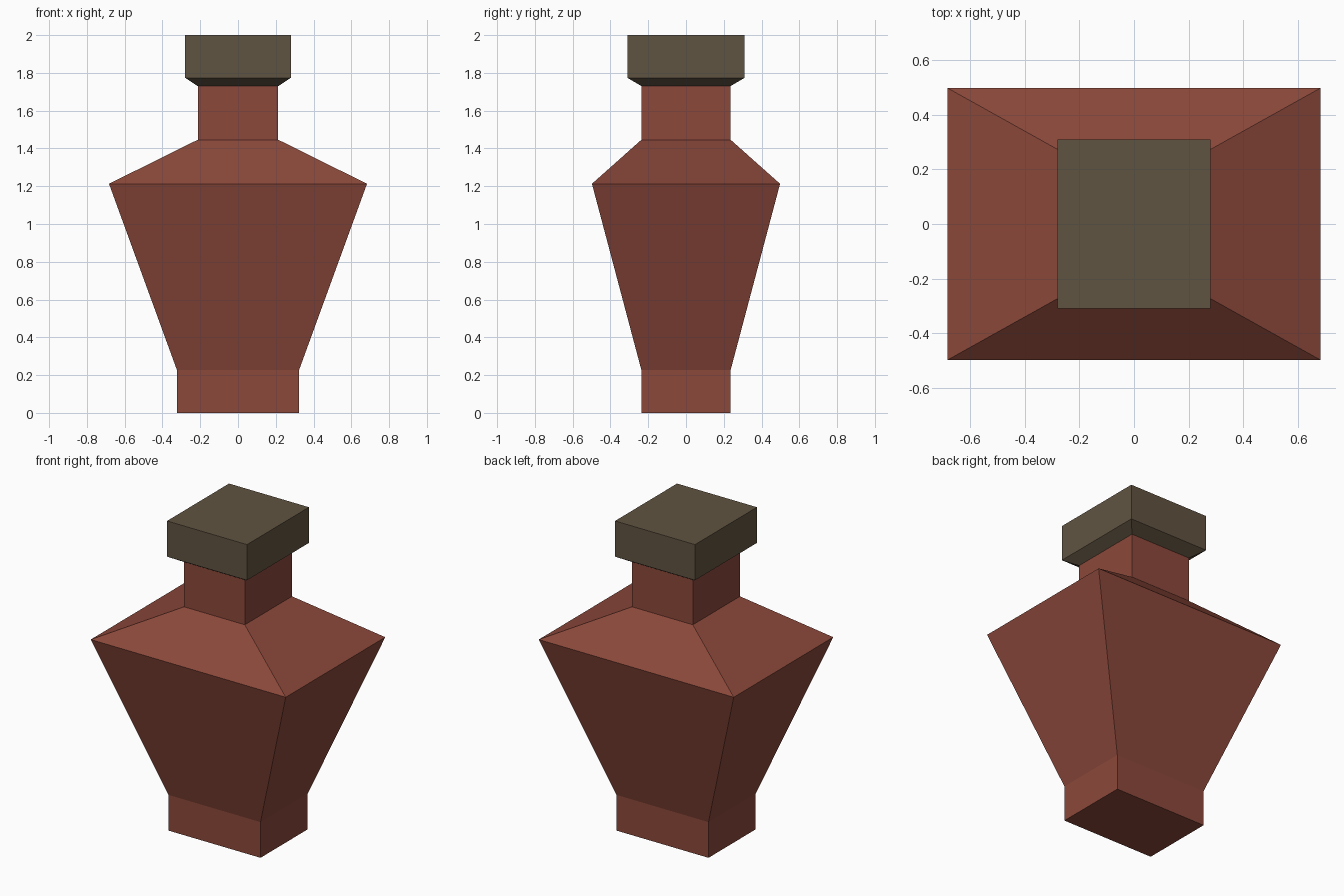
import bpy
import bmesh

if "Cube" in bpy.data.objects:
    bpy.data.objects.remove(bpy.data.objects["Cube"])


def make_material(name, rgb):
    mat = bpy.data.materials.new(name)
    mat.diffuse_color = (*rgb, 1.0)
    mat.use_nodes = True
    mat.node_tree.nodes["Principled BSDF"].inputs["Base Color"].default_value = mat.diffuse_color
    return mat


def stacked_box(name, sections, mat):
    """Loft rectangles (half_x, half_y, z) into a closed, flat-faced solid."""
    bm = bmesh.new()
    rings = []
    for hx, hy, z in sections:
        corners = ((-1, -1), (1, -1), (1, 1), (-1, 1))
        rings.append([bm.verts.new((sx * hx, sy * hy, z)) for sx, sy in corners])
    for low, high in zip(rings, rings[1:]):
        for i in range(4):
            j = (i + 1) % 4
            bm.faces.new((low[i], low[j], high[j], high[i]))
    bm.faces.new(rings[0][::-1])
    bm.faces.new(rings[-1])
    bmesh.ops.recalc_face_normals(bm, faces=bm.faces[:])
    mesh = bpy.data.meshes.new(name)
    bm.to_mesh(mesh)
    bm.free()
    mesh.materials.append(mat)
    obj = bpy.data.objects.new(name, mesh)
    bpy.context.collection.objects.link(obj)
    return obj


clay = make_material("red clay", (0.26, 0.065, 0.043))
stopper = make_material("dark olive brown", (0.118, 0.088, 0.053))

# Bottle: foot, flared body, sloping shoulder and neck
stacked_box("bottle_body", [
    (0.323, 0.236, 0.0),
    (0.323, 0.236, 0.226),
    (0.683, 0.498, 1.213),
    (0.213, 0.236, 1.446),
    (0.213, 0.236, 1.73),
], clay)

# Cap with a bevelled underside flaring out from the neck
stacked_box("bottle_cap", [
    (0.213, 0.236, 1.73),
    (0.28, 0.31, 1.774),
    (0.28, 0.31, 2.0),
], stopper)
